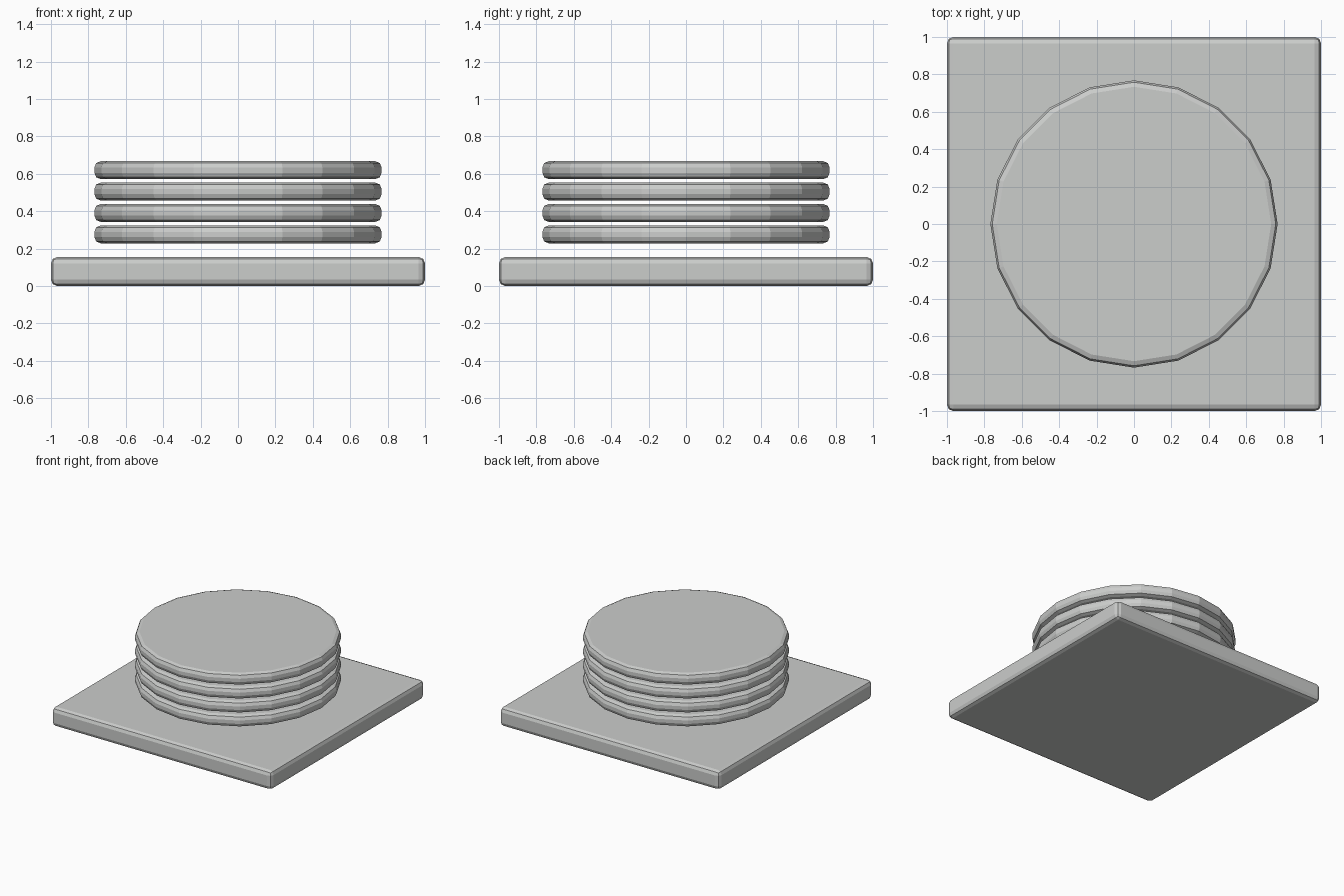
import bpy
import math

if "Cube" in bpy.data.objects:
    bpy.data.objects.remove(bpy.data.objects["Cube"])

# Single light grey for every part
grey = bpy.data.materials.new("light grey")
grey.diffuse_color = (0.6, 0.61, 0.6, 1.0)
grey.use_nodes = True
grey.node_tree.nodes["Principled BSDF"].inputs["Base Color"].default_value = grey.diffuse_color


def finish(name):
    """Name the active part, colour it and round its rims with flat facets."""
    part = bpy.context.object
    part.name = name
    bpy.ops.object.transform_apply(location=False, rotation=True, scale=True)
    part.data.materials.append(grey)
    bevel = part.modifiers.new("rounded rim", 'BEVEL')
    bevel.width = 0.034
    bevel.segments = 2
    bevel.limit_method = 'ANGLE'
    bevel.angle_limit = math.radians(30)
    return part


# Square base slab
BASE_H = 0.155
bpy.ops.mesh.primitive_cube_add(size=1, location=(0, 0, BASE_H / 2))
bpy.context.object.scale = (2, 2, BASE_H)
finish("base_slab")

# Stack of four separate 20-sided discs floating above the slab
DISC_H, PITCH, FIRST_Z = 0.096, 0.1145, 0.276
for i in range(4):
    bpy.ops.mesh.primitive_cylinder_add(
        vertices=20, radius=0.768, depth=DISC_H,
        location=(0, 0, FIRST_Z + i * PITCH))
    finish(f"disc_{i + 1}")
